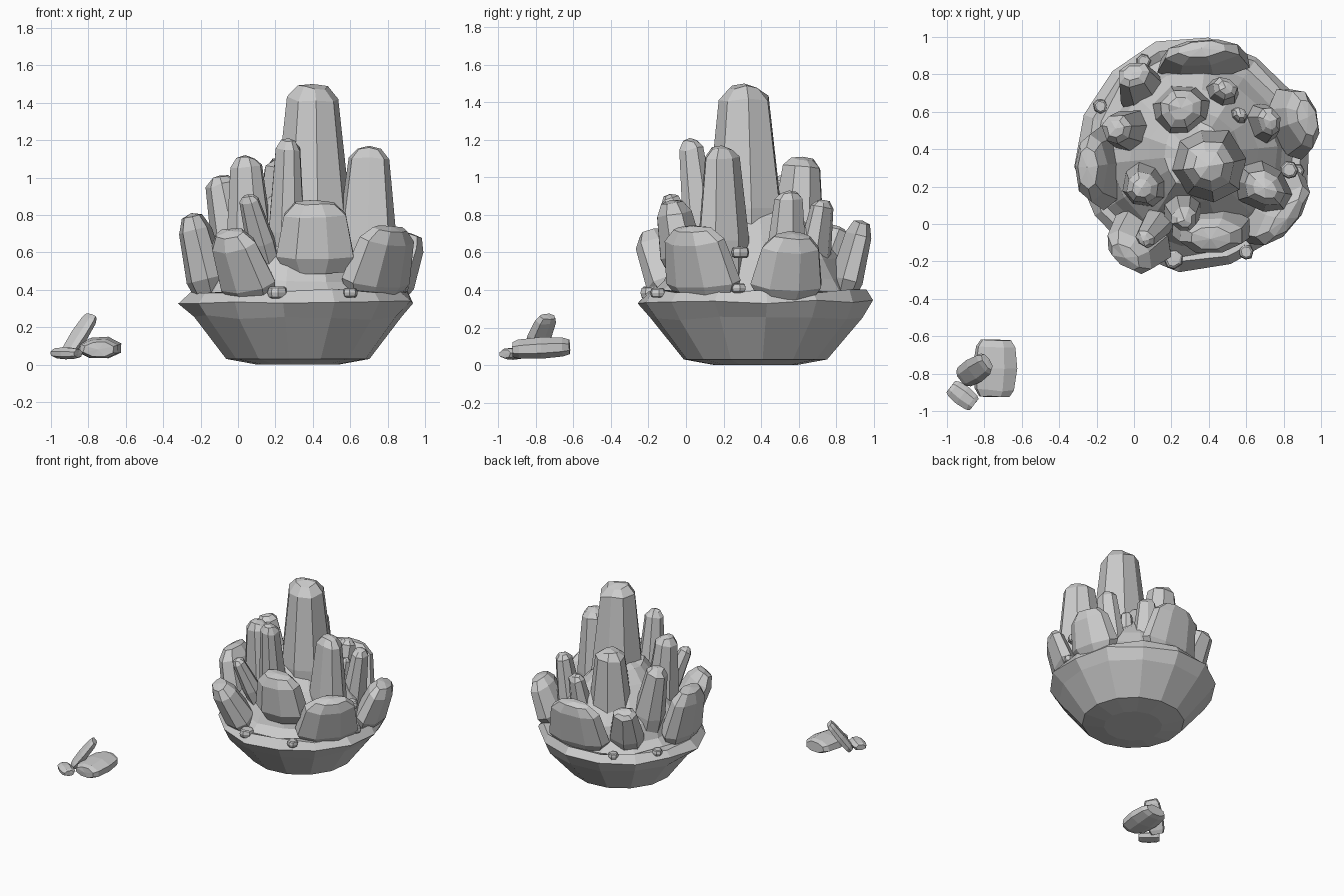
import bpy, random, math
from mathutils import Vector

if "Cube" in bpy.data.objects:
    bpy.data.objects.remove(bpy.data.objects["Cube"])

random.seed(7)

def make(name, verts, faces):
    me = bpy.data.meshes.new(name)
    me.from_pydata([tuple(v) for v in verts], [], faces)
    me.update()
    ob = bpy.data.objects.new(name, me)
    bpy.context.collection.objects.link(ob)
    return ob

def skin(rings, bottom, top):
    """Join equal-length rings into a closed shell with a pole at each end."""
    n = len(rings[0])
    verts = [v for r in rings for v in r] + [bottom, top]
    faces = []
    for k in range(len(rings) - 1):
        for i in range(n):
            j = (i + 1) % n
            faces.append((k*n + i, k*n + j, (k+1)*n + j, (k+1)*n + i))
    b, t, last = len(verts) - 2, len(verts) - 1, (len(rings) - 1) * n
    for i in range(n):
        j = (i + 1) % n
        faces.append((b, j, i))
        faces.append((t, last + i, last + j))
    return verts, faces

SPIRE = [(0, .95), (.3, 1), (.92, .68), (.985, .4)]
SLAB = [(0, .75), (.22, 1), (.8, .8), (.97, .5)]
LOOSE = [(0, .68), (.12, .88), (.5, 1), (.88, .88), (1, .68)]

def crystal(name, base, tip, width, depth, profile=SPIRE, sides=8, jitter=.12):
    base, tip = Vector(base), Vector(tip)
    axis = tip - base
    w = axis.normalized()
    # width runs tangentially, depth along the lean
    u = Vector((0, 0, 1)).cross(w)
    u = u.normalized() if u.length > .02 else Vector((1, 0, 0))
    v = w.cross(u)
    spin = random.uniform(0, .4)
    angs = [spin + (i + random.uniform(-jitter, jitter)) * math.tau / sides for i in range(sides)]
    rads = [1 + random.uniform(-.05, .07) for _ in angs]
    rings = []
    for t, s in profile:
        ring = []
        for a, r in zip(angs, rads):
            tt = t + (random.uniform(-.02, .01) if t > .3 else 0)
            ring.append(base + axis*tt + u*(math.cos(a)*width*s*r) + v*(math.sin(a)*depth*s*r))
        rings.append(ring)
    return make(name, *skin(rings, base, tip))

# Rock bowl with faceted rim and central mound
C, N = Vector((.32, .37, 0)), 14
bowl = [(.22, .0), (.385, .03), (.57, .25), (.63, .335), (.585, .395), (.54, .385),
        (.48, .45), (.44, .56), (.35, .68), (.25, .80), (.17, .90)]
rings = []
for k, (r, z) in enumerate(bowl):
    wob = .0 if k < 2 else .014
    rings.append([C + Vector((math.cos(a) * rr, math.sin(a) * rr, zz))
                  for a, rr, zz in ((math.tau * i / N + .1, r + random.uniform(-wob, wob),
                                     z + random.uniform(-wob, wob)) for i in range(N))])
make("rock_bowl", *skin(rings, C, C + Vector((.03, -.03, .95))))

# Tall upright crystals
crystal("main_spire", (.40, .32, .55), (.40, .31, 1.5), .205, .205)
uprights = [
    ((.68, .20, .45), (.70, .19, 1.17), .13, .17),
    ((.26, .58, .45), (.25, .62, 1.11), .165, .155),
    ((.07, .22, .45), (.04, .19, 1.12), .125, .13),
    ((.26, .10, .50), (.27, .02, 1.21), .10, .10),
    ((.66, .53, .40), (.73, .55, .93), .12, .09),
    ((.45, .66, .45), (.49, .73, .88), .10, .085),
    ((.06, .67, .40), (-.01, .81, .74), .135, .11),
    ((.02, .50, .45), (-.10, .51, 1.01), .12, .12),
    ((.15, .04, .55), (.05, -.09, .91), .085, .07),
    ((.54, .56, .50), (.57, .59, .80), .06, .05),
]
for i, (b, t, w, d) in enumerate(uprights):
    crystal(f"upright_crystal_{i+1}", b, t, w, d, sides=8 if i < 4 else 7)

# Broad slabs leaning over the rim
slabs = [
    ((.41, -.01, .50), (.41, -.08, .88), .215, .125),
    ((.08, -.03, .36), (-.05, -.18, .715), .18, .12),
    ((.72, .11, .36), (.82, .03, .74), .25, .11),
    ((.80, .53, .36), (.93, .57, .70), .195, .115),
    ((.37, .83, .36), (.36, .94, .77), .26, .09),
    ((-.14, .30, .36), (-.25, .30, .81), .225, .11),
]
for i, (b, t, w, d) in enumerate(slabs):
    crystal(f"leaning_slab_{i+1}", b, t, w, d, SLAB)

# Small pebbles half buried around the rim
pebbles = [(.21, -.19, .385, .055), (.60, -.15, .385, .042), (.83, .29, .60, .05),
           (.87, .28, .41, .042), (-.18, .63, .385, .04), (.05, .87, .385, .04)]
for i, (x, y, z, r) in enumerate(pebbles):
    crystal(f"pebble_{i+1}", (x, y, z - r*.6), (x, y, z + r*.6), r, r, LOOSE, 7)

# Loose shards lying to the front left
crystal("loose_shard_large", (-.735, -.62, .095), (-.745, -.925, .08), .125, .062, LOOSE)
crystal("loose_shard_tilted", (-.92, -.82, .05), (-.785, -.735, .26), .075, .035, LOOSE, 7)
crystal("loose_shard_small", (-.98, -.87, .062), (-.855, -.965, .06), .055, .034, LOOSE, 7)
